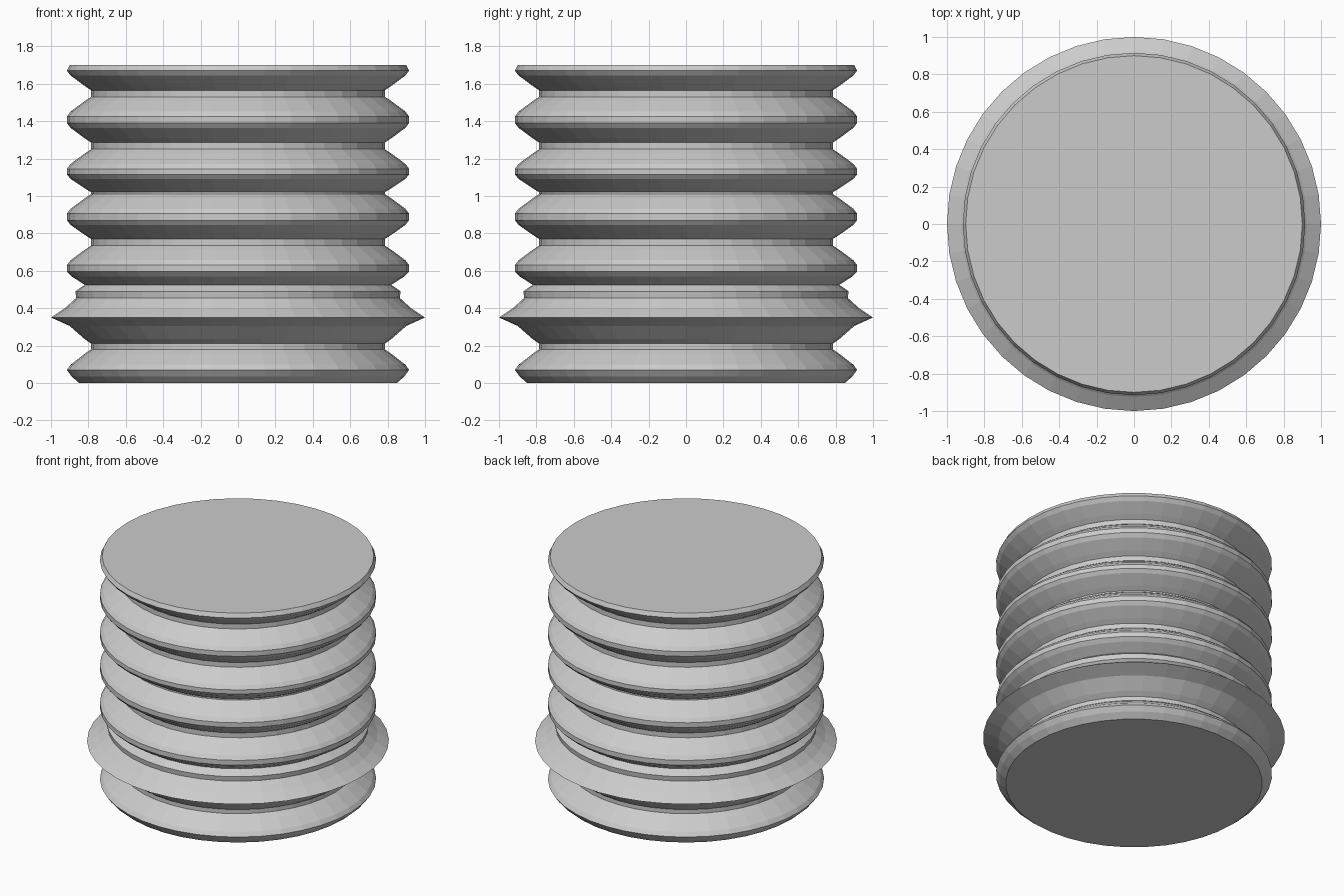
import bpy
import bmesh
from math import tau
from mathutils import Matrix, Vector

SIDES = 40
CREST, SHOULDER, NECK, WAIST = 0.915, 0.895, 0.82, 0.785

cube = bpy.data.objects.get("Cube")
if cube:
    bpy.data.objects.remove(cube, do_unlink=True)


def slope_up(z0, z1, narrowing):
    """Softened slope between a crest and a waist."""
    radii = [CREST, SHOULDER, NECK, WAIST]
    if not narrowing:
        radii.reverse()
    steps = (0, 0.25, 0.78, 1) if narrowing else (0, 0.22, 0.75, 1)
    return [(r, z0 + (z1 - z0) * t) for r, t in zip(radii, steps)]


def lathe(name, profile):
    """Revolve a radius/height profile and cap both ends."""
    bm = bmesh.new()
    rings = []
    for r, z in profile:
        rings.append([bm.verts.new(Matrix.Rotation(tau * i / SIDES, 3, "Z") @ Vector((r, 0, z)))
                      for i in range(SIDES)])
    for low, high in zip(rings, rings[1:]):
        for i in range(SIDES):
            j = (i + 1) % SIDES
            bm.faces.new((low[i], low[j], high[j], high[i]))
    bm.faces.new(rings[0][::-1])
    bm.faces.new(rings[-1])
    mesh = bpy.data.meshes.new(name)
    bm.to_mesh(mesh)
    bm.free()
    obj = bpy.data.objects.new(name, mesh)
    bpy.context.collection.objects.link(obj)
    return obj


# Base fold
profile = [(0.85, 0), (0.89, 0.035)] + slope_up(0.07, 0.18, True)

# Wide sharp flange and the small collar above it
profile += [(WAIST, 0.21), (0.82, 0.235), (0.90, 0.305), (1.0, 0.35),
            (0.925, 0.40), (0.865, 0.455), (0.87, 0.49), (0.82, 0.525),
            (0.89, 0.57), (CREST, 0.595)]

# Repeating bellows folds: crest top, waist bottom, waist top, next crest
folds = [(0.63, 0.735, 0.77, 0.87), (0.905, 1.01, 1.02, 1.115),
         (1.145, 1.25, 1.285, 1.39), (1.425, 1.53, 1.565, 1.67)]
for crest_top, waist_low, waist_high, next_crest in folds:
    profile += slope_up(crest_top, waist_low, True)
    profile += slope_up(waist_high, next_crest, False)

# Top rim
profile.append((0.90, 1.70))

lathe("bellows_body", profile)
